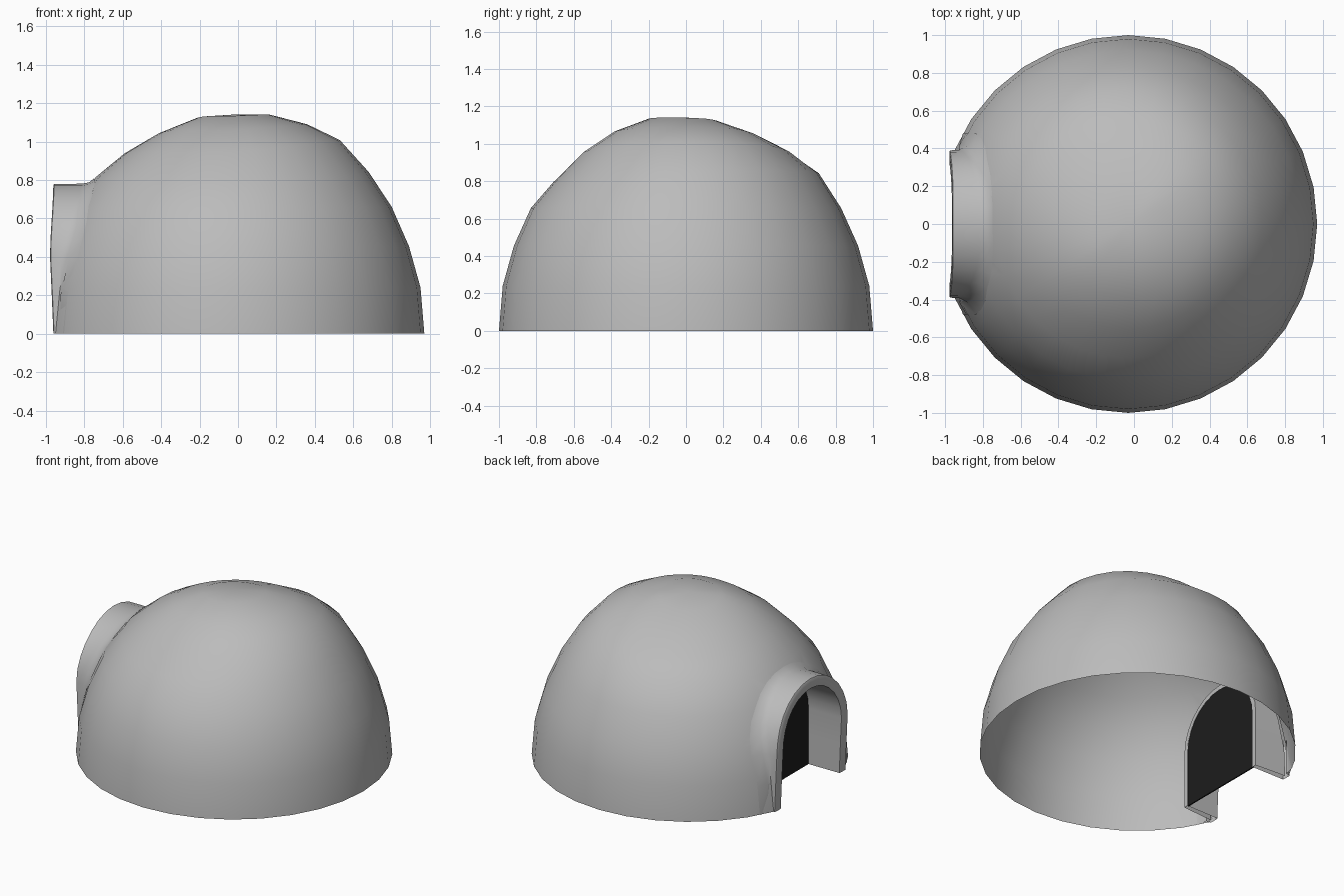
import bpy, bmesh, math
from mathutils import Vector
from mathutils.bvhtree import BVHTree

if "Cube" in bpy.data.objects:
    bpy.data.objects.remove(bpy.data.objects["Cube"])

CX = -0.03        # dome centre
SPRING = 0.39     # height where the doorway arch starts to curve


def material(name, rgb):
    m = bpy.data.materials.new(name)
    m.diffuse_color = (*rgb, 1)
    m.use_nodes = True
    m.node_tree.nodes["Principled BSDF"].inputs["Base Color"].default_value = m.diffuse_color
    return m


grey = material("shell grey", (0.5, 0.5, 0.5))
black = material("door black", (0.012, 0.012, 0.012))


def make_object(name, bm, *mats):
    me = bpy.data.meshes.new(name)
    bm.to_mesh(me)
    bm.free()
    ob = bpy.data.objects.new(name, me)
    bpy.context.collection.objects.link(ob)
    for m in mats:
        me.materials.append(m)
    return ob


def activate(ob):
    bpy.ops.object.select_all(action='DESELECT')
    ob.select_set(True)
    bpy.context.view_layer.objects.active = ob


def arch(w, base=0.0, flare=0.0, n=14):
    """Round-topped doorway outline as (y, z) points; flare widens the sides more than the top."""
    pts = [(w + flare, base), (w + flare, SPRING / 2)]
    for i in range(n + 1):
        a = math.pi * i / n
        r = w + flare * (1 - 0.7 * math.sin(a))
        pts.append((r * math.cos(a), SPRING + r * math.sin(a)))
    return pts + [(-w - flare, SPRING / 2), (-w - flare, base)]


def arch_solid(name, w, x0, x1, base, mat):
    bm = bmesh.new()
    f = bm.faces.new([bm.verts.new((x0, y, z)) for y, z in arch(w, base)])
    ext = bmesh.ops.extrude_face_region(bm, geom=[f])
    for v in ext["geom"]:
        if isinstance(v, bmesh.types.BMVert):
            v.co.x = x1
    bmesh.ops.recalc_face_normals(bm, faces=bm.faces)
    return make_object(name, bm, mat)


# dome: 32-sided rings (radius, height, fullness towards +x, fullness towards +y, sag at back left)
profile = [(1, 0, 0, 0, 0), (.98, .24, 0, 0, 0), (.92, .455, 0, 0, 0), (.83, .655, .005, 0, 0),
           (.71, .822, .02, .028, .01), (.56, .953, .055, .01, .022), (.39, 1.06, .03, 0, .035),
           (.2, 1.127, .012, -.006, .022)]
SIDES = 32
bm = bmesh.new()
rings = []
for r, z, kx, ky, sag in profile:
    ring = []
    for i in range(SIDES):
        a = 2 * math.pi * i / SIDES
        h = z + kx * max(0, math.cos(a)) + ky * math.sin(a)
        h -= sag * max(0, math.cos(a - math.radians(130)))
        ring.append(bm.verts.new((CX + r * math.cos(a), r * math.sin(a), h)))
    rings.append(ring)
apex = bm.verts.new((CX, 0, 1.14))
for i in range(SIDES):
    j = (i + 1) % SIDES
    for a, b in zip(rings, rings[1:]):
        bm.faces.new((a[i], a[j], b[j], b[i]))
    bm.faces.new((rings[-1][i], rings[-1][j], apex))
bm.faces.new(list(reversed(rings[0])))
bm.normal_update()
surface = BVHTree.FromBMesh(bm)
dome = make_object("dome", bm, grey)

# cut the doorway through the shell, then drop the cut walls and base cap
cutter = arch_solid("doorway_cutter", 0.37, -1.3, -0.5, -0.3, black)
mod = dome.modifiers.new("doorway", 'BOOLEAN')
mod.object = cutter
mod.operation = 'DIFFERENCE'
mod.solver = 'EXACT'
mod.material_mode = 'TRANSFER'
activate(dome)
bpy.ops.object.modifier_apply(modifier=mod.name)
bpy.data.objects.remove(cutter)
bm = bmesh.new()
bm.from_mesh(dome.data)
mats = [m.name for m in dome.data.materials]
drop = [f for f in bm.faces if mats[f.material_index] == black.name
        or all(v.co.z < 1e-3 for v in f.verts)]
bmesh.ops.delete(bm, geom=drop, context='FACES')
for f in bm.faces:
    f.material_index = 0
bm.to_mesh(dome.data)
bm.free()
dome.data.materials.clear()
dome.data.materials.append(grey)


# entrance tunnel: lofted arches, flaring onto the dome at the outside
def dome_x(y, z):
    return surface.ray_cast(Vector((-3, y, max(z, 0.001))), Vector((1, 0, 0)))[0].x


def flare_ring(flare, lift):
    return [(max(dome_x(y, z) - lift, -0.925), y, z) for y, z in arch(0.39, flare=flare)]


def front_ring(w, dx=0.0):
    """Front rim, leaning out slightly at mid height."""
    return [(-0.957 + dx - 0.017 * math.sin(math.pi * min(z / 0.8, 1)) ** 2, y, z) for y, z in arch(w)]


def flat_ring(x, w):
    return [(x, y, z) for y, z in arch(w)]


sections = [flare_ring(0.09, 0.004), flare_ring(0.025, 0.015), flare_ring(0.002, 0.05),
            front_ring(0.39), front_ring(0.383, -0.004), front_ring(0.33, -0.004), front_ring(0.322),
            flat_ring(-0.71, 0.32), flat_ring(-0.71, 0.35),
            [(max(dome_x(y, z) + 0.01, -0.94), y, z) for y, z in arch(0.365)]]
bm = bmesh.new()
loops = [[bm.verts.new(p) for p in s] for s in sections]
for a, b in zip(loops, loops[1:]):
    for i in range(len(a) - 1):
        bm.faces.new((a[i], a[i + 1], b[i + 1], b[i]))
bmesh.ops.recalc_face_normals(bm, faces=bm.faces)
bm.normal_update()
# make sure the outer skin faces outwards
if max(bm.faces, key=lambda f: f.calc_center_median().z).normal.z < 0:
    bmesh.ops.reverse_faces(bm, faces=bm.faces)
tunnel = make_object("entrance_tunnel", bm, grey)

# dark door panel at the inner end of the tunnel
door = arch_solid("door_panel", 0.322, -0.721, -0.712, 0.0, black)

for ob in (dome, tunnel):
    activate(ob)
    bpy.ops.object.shade_smooth_by_angle(angle=math.radians(40))
